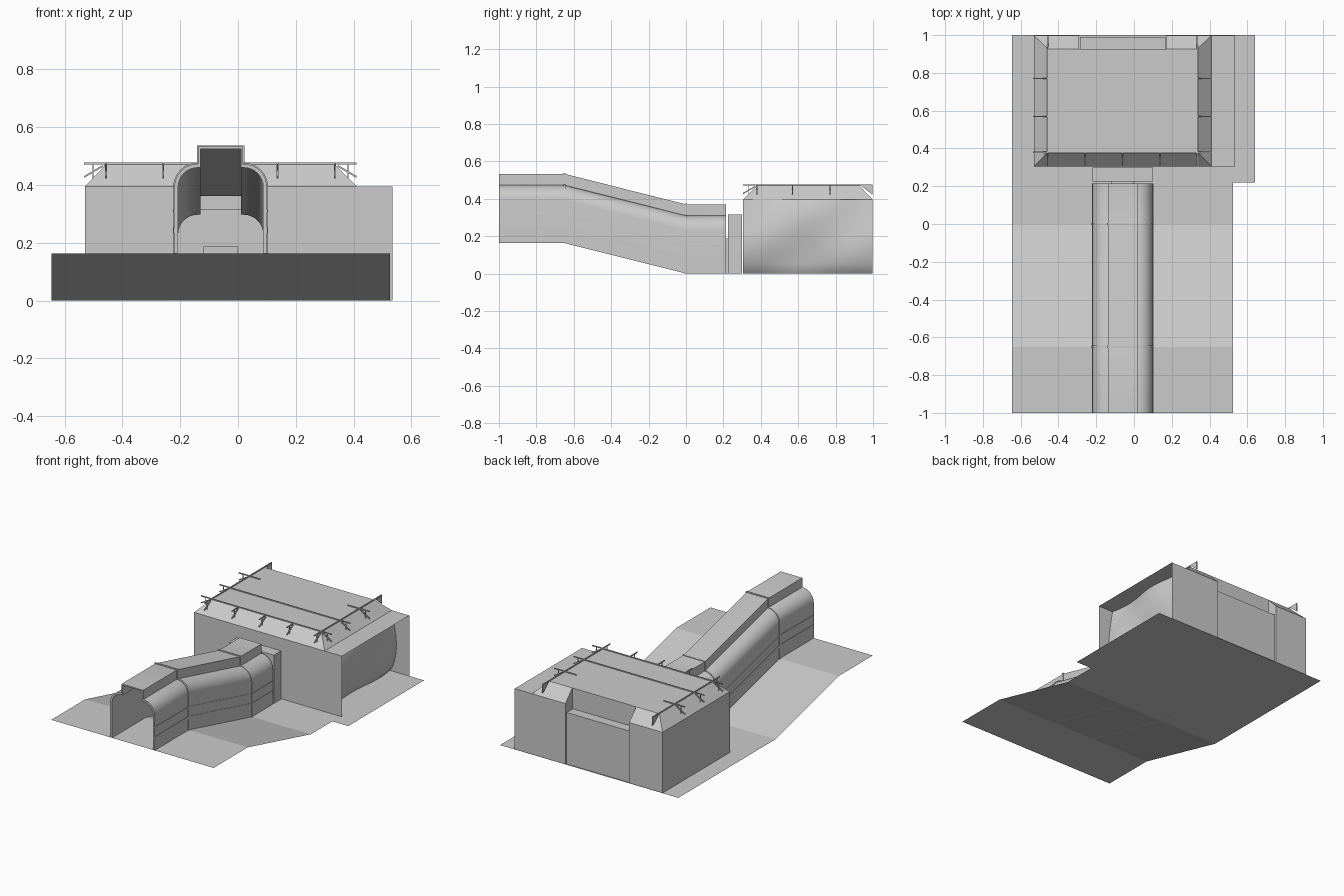
import bpy, bmesh, math
from mathutils import Vector

cube = bpy.data.objects.get("Cube")
if cube:
    bpy.data.objects.remove(cube)

grey = bpy.data.materials.new("light_grey")
grey.use_nodes = True
grey.diffuse_color = (0.6, 0.6, 0.6, 1)
grey.node_tree.nodes["Principled BSDF"].inputs["Base Color"].default_value = (0.6, 0.6, 0.6, 1)


def finish(name, bm, smooth=False, recalc=True):
    if recalc:
        bmesh.ops.recalc_face_normals(bm, faces=bm.faces)
    mesh = bpy.data.meshes.new(name)
    bm.to_mesh(mesh)
    bm.free()
    mesh.materials.append(grey)
    ob = bpy.data.objects.new(name, mesh)
    bpy.context.collection.objects.link(ob)
    if smooth:
        bpy.ops.object.select_all(action='DESELECT')
        ob.select_set(True)
        bpy.context.view_layer.objects.active = ob
        bpy.ops.object.shade_smooth_by_angle(angle=math.radians(35))
    return ob


def add_face(bm, points):
    bm.faces.new([bm.verts.new(p) for p in points])


def add_box(bm, lo, hi):
    lo, hi = Vector(lo), Vector(hi)
    made = bmesh.ops.create_cube(bm, size=1)["verts"]
    for v in made:
        v.co = (lo + hi) / 2 + v.co * (hi - lo)


def add_bar(bm, a, b, r=0.003):
    a, b = Vector(a), Vector(b)
    made = bmesh.ops.create_cube(bm, size=1)["verts"]
    turn = (b - a).to_track_quat('Z', 'Y')
    for v in made:
        v.co = (a + b) / 2 + turn @ Vector((v.co.x * 2 * r, v.co.y * 2 * r, v.co.z * (b - a).length))


# Ground sheet: raised at the front, sloping down to a wider flat yard
LEVELS = [(-1, 0.163), (-0.65, 0.163), (0, 0), (0.22, 0)]
bm = bmesh.new()
for (y0, z0), (y1, z1) in zip(LEVELS, LEVELS[1:]):
    add_face(bm, [(-0.645, y0, z0), (0.525, y0, z0), (0.525, y1, z1), (-0.645, y1, z1)])
add_face(bm, [(-0.645, 0.22, 0), (0.64, 0.22, 0), (0.64, 1, 0), (-0.645, 1, 0)])
bmesh.ops.remove_doubles(bm, verts=bm.verts, dist=0.0001)
finish("ground", bm, recalc=False)


# Covered walkway: arched shell with a raised ridge, swept over the slope
def half_profile(wall, arc, ridge, top):
    pts = [(wall, 0), (wall, 0.23)]
    for i in range(1, 9):
        a = math.pi / 2 * i / 8
        pts.append((0.08 + arc * math.cos(a), 0.23 + arc * math.sin(a)))
    return pts + [(ridge, 0.23 + arc), (ridge, top)]


def full_profile(*args):
    half = half_profile(*args)
    return half + [(-x, z) for x, z in reversed(half)]


def sweep(name, outer, inner, stations):
    bm = bmesh.new()
    n = len(outer)
    rings = []
    for y, base in stations:
        rings.append([bm.verts.new((x - 0.06, y, z + base)) for x, z in outer + inner[::-1]])
    for r0, r1 in zip(rings, rings[1:]):
        for i in range(2 * n):
            j = (i + 1) % (2 * n)
            bm.faces.new([r0[i], r0[j], r1[j], r1[i]])
    for ring in (rings[0], rings[-1]):
        for i in range(n - 1):
            bm.faces.new([ring[i], ring[i + 1], ring[2 * n - 2 - i], ring[2 * n - 1 - i]])
    return finish(name, bm, True)


OUTER = full_profile(0.16, 0.08, 0.078, 0.37)
INNER = full_profile(0.147, 0.067, 0.07, 0.362)
RIB = full_profile(0.164, 0.084, 0.082, 0.374)
WALK = [(y, z) for y, z in LEVELS[:3]] + [(0.215, 0)]
sweep("walkway_shell", OUTER, INNER, WALK)
for i, y in enumerate((-0.65, 0)):
    base = WALK[i + 1][1]
    sweep("walkway_rib_%d" % (i + 1), RIB, OUTER, [(y - 0.006, base), (y + 0.006, base)])

# Raised bands along both walkway walls
bm = bmesh.new()
for side in (-1, 1):
    for low, high in ((0.07, 0.09), (0.143, 0.153)):
        xa, xb = -0.06 + side * 0.159, -0.06 + side * 0.1625
        rings = [[bm.verts.new((x, y, z + h)) for x, h in ((xa, low), (xb, low), (xb, high), (xa, high))]
                 for y, z in WALK]
        for r0, r1 in zip(rings, rings[1:]):
            for i in range(4):
                bm.faces.new([r0[i], r0[i - 1], r1[i - 1], r1[i]])
        bm.faces.new(rings[0])
        bm.faces.new(rings[-1])
finish("walkway_bands", bm)

# Entrance porch and sill joining the walkway to the building
bm = bmesh.new()
add_box(bm, (-0.22, 0.225, 0), (0.1, 0.3, 0.315))
finish("porch", bm)
bm = bmesh.new()
add_box(bm, (-0.12, 0.213, 0), (0, 0.226, 0.187))
finish("porch_door", bm)

# Building walls: front, right side, and a back wall open at the doorway
L, R, F, B, H = -0.53, 0.535, 0.305, 0.998, 0.395
DL, DR = -0.29, 0.17
bm = bmesh.new()
add_face(bm, [(L, F, 0), (R, F, 0), (R, F, H), (L, F, H)])
add_face(bm, [(L, B, 0), (L, F, 0), (L, F, H), (L, B, H)])
for x0, x1 in ((L, DL), (DR, R)):
    add_face(bm, [(x1, B, 0), (x0, B, 0), (x0, B, H), (x1, B, H)])
finish("walls", bm, recalc=False)

# Roof: flat top, sloped edges, back slope cut for the doorway, side ledge
T, EX = 0.47, 0.41
IL, IR, IF, IB = -0.457, 0.335, 0.38, 0.927
bm = bmesh.new()
add_face(bm, [(IL, IF, T), (IR, IF, T), (IR, IB, T), (IL, IB, T)])
add_face(bm, [(L, F, H), (EX, F, H), (IR, IF, T), (IL, IF, T)])
add_face(bm, [(L, B, H), (L, F, H), (IL, IF, T), (IL, IB, T)])
add_face(bm, [(EX, F, H), (EX, B, H), (IR, IB, T), (IR, IF, T)])
add_face(bm, [(DL, B, H), (L, B, H), (IL, IB, T), (DL, IB, T)])
add_face(bm, [(EX, B, H), (DR, B, H), (DR, IB, T), (IR, IB, T)])
add_face(bm, [(EX, F, H), (R, F, H), (R, B, H), (EX, B, H)])
for x in (DL, DR):
    add_face(bm, [(x, IB, 0), (x, B, 0), (x, B, H), (x, IB, T)])
add_face(bm, [(DR, IB, 0.33), (DL, IB, 0.33), (DL, IB, T), (DR, IB, T)])
finish("roof", bm, recalc=False)

# Rear door block set inside the doorway
bm = bmesh.new()
add_box(bm, (DL + 0.004, IB, 0), (DR - 0.004, 0.99, 0.335))
finish("rear_door", bm)

# Rough rock face filling the left side under the ledge
bm = bmesh.new()
bmesh.ops.create_grid(bm, x_segments=24, y_segments=16, size=0.5)
for v in bm.verts:
    u, w = v.co.x + 0.5, v.co.y + 0.5
    bulge = 0.05 * math.sin(math.pi * min(1, w * 0.85)) ** 0.6 if w > 0 else 0
    wave = 0.009 * math.sin(9 * u + 3 * w) + 0.007 * math.sin(6 * w - 7 * u)
    v.co = Vector((0.395 + bulge + wave, F + u * (B - F), w * H))
finish("rock_face", bm, True, recalc=False)

# Roof rails with overhanging ends
Z = 0.474
bm = bmesh.new()
for y in (IF, 0.57):
    add_bar(bm, (L, y, Z), (EX, y, Z))
for x0, x1 in ((L, -0.38), (0.25, EX)):
    add_bar(bm, (x0, 0.77, Z), (x1, 0.77, Z))
for x in (IL, IR):
    add_bar(bm, (x, F, Z), (x, B, Z))
finish("roof_rails", bm)

# Brackets on the sloped edges: arm, brace and post
bm = bmesh.new()


def bracket(inner, out):
    p, o = Vector((inner[0], inner[1], Z)), Vector((out[0], out[1], 0))
    add_bar(bm, p, p + o * 0.075)
    add_bar(bm, p + o * 0.01 - Vector((0, 0, 0.008)), p + o * 0.075 - Vector((0, 0, 0.046)))
    add_bar(bm, p + o * 0.045, p + o * 0.045 - Vector((0, 0, 0.052)), 0.002)


for i in range(5):
    bracket((IL + (IR - IL) * i / 4, IF), (0, -1))
for y in (IF, 0.57, 0.77):
    bracket((IL, y), (-1, 0))
    bracket((IR, y), (1, 0))
finish("roof_brackets", bm)

# Triangular fins at the rear rail ends
bm = bmesh.new()
for x in (IL, IR):
    tri = [(IB + 0.01, T), (B, T), (B, 0.42)]
    sides = [[bm.verts.new((x + d, y, z)) for y, z in tri] for d in (-0.004, 0.004)]
    for s in sides:
        bm.faces.new(s)
    for i in range(3):
        bm.faces.new([sides[0][i], sides[0][i - 1], sides[1][i - 1], sides[1][i]])
finish("rear_fins", bm)
